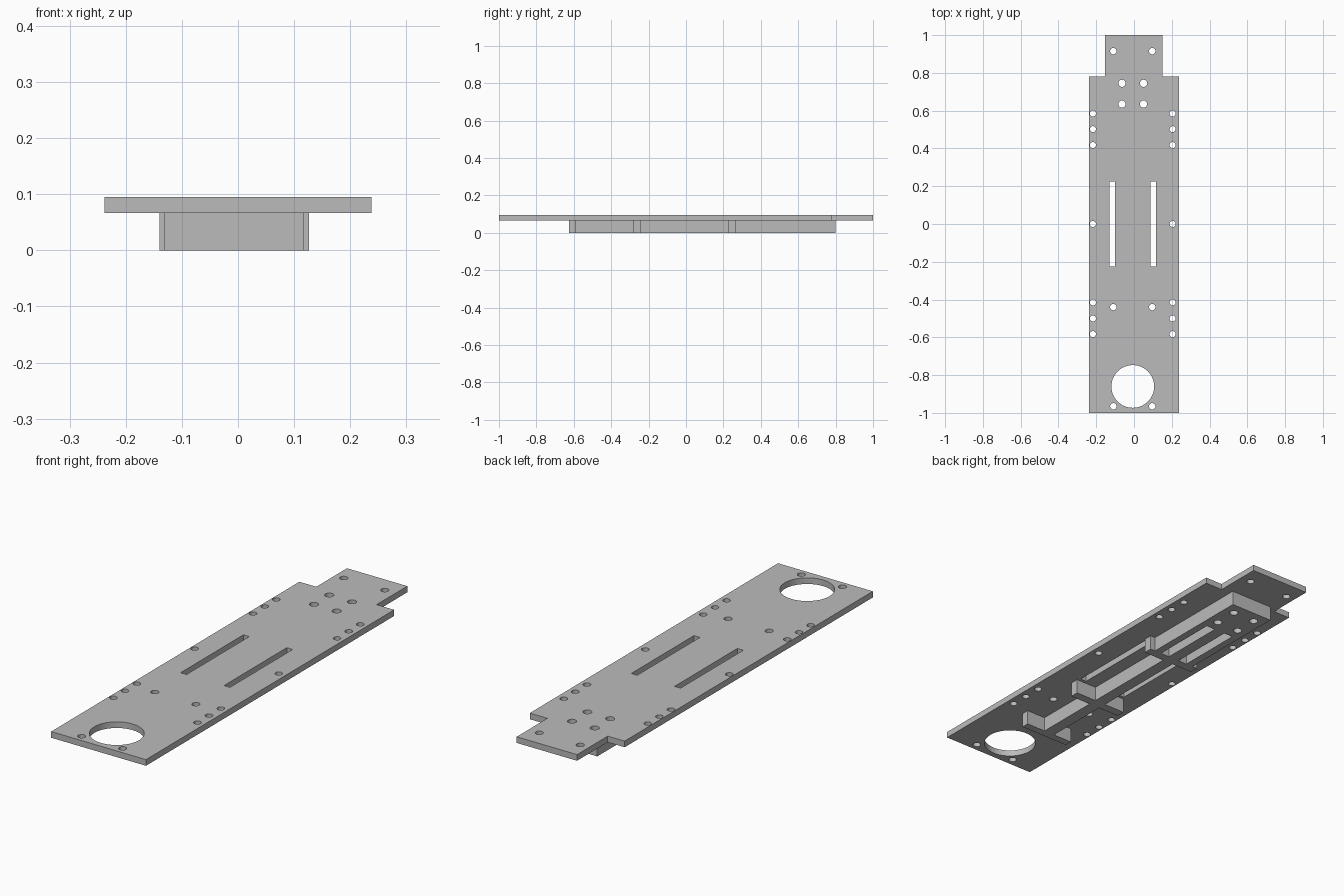
import bpy
import bmesh
from math import cos, sin, tau

if "Cube" in bpy.data.objects:
    bpy.data.objects.remove(bpy.data.objects["Cube"], do_unlink=True)

grey = bpy.data.materials.new("light grey")
grey.use_nodes = True
grey.diffuse_color = (0.5, 0.5, 0.5, 1)
grey.node_tree.nodes["Principled BSDF"].inputs["Base Color"].default_value = (0.5, 0.5, 0.5, 1)

CX = -0.0065          # centre line of the holes and ribs
PLATE_BOTTOM, PLATE_TOP = 0.067, 0.095


def circle(x, y, r, n=24):
    return [(x + r * cos(tau * i / n), y + r * sin(tau * i / n)) for i in range(n)]


def rect(x0, x1, y0, y1):
    return [(x0, y0), (x1, y0), (x1, y1), (x0, y1)]


def mirrored(half):
    """Closed outline from its right half, given front to back."""
    return [(CX + x, y) for x, y in half] + [(CX - x, y) for x, y in reversed(half)]


def slab(name, loops, z0, z1):
    """Extrude nested outlines; the inner ones become openings."""
    curve = bpy.data.curves.new(name + "_outline", 'CURVE')
    curve.dimensions = '2D'
    curve.fill_mode = 'BOTH'
    curve.extrude = (z1 - z0) / 2
    for loop in loops:
        spline = curve.splines.new('POLY')
        spline.points.add(len(loop) - 1)
        for point, (x, y) in zip(spline.points, loop):
            point.co = (x, y, 0, 1)
        spline.use_cyclic_u = True
    helper = bpy.data.objects.new(name + "_helper", curve)
    bpy.context.collection.objects.link(helper)
    bpy.context.view_layer.update()
    graph = bpy.context.evaluated_depsgraph_get()
    mesh = bpy.data.meshes.new_from_object(helper.evaluated_get(graph))
    bpy.data.objects.remove(helper, do_unlink=True)
    bpy.data.curves.remove(curve)

    bm = bmesh.new()
    bm.from_mesh(mesh)
    bmesh.ops.remove_doubles(bm, verts=bm.verts, dist=0.0001)
    bmesh.ops.translate(bm, verts=bm.verts, vec=(0, 0, (z0 + z1) / 2))
    bmesh.ops.recalc_face_normals(bm, faces=bm.faces)
    bm.to_mesh(mesh)
    bm.free()
    mesh.name = name
    mesh.materials.clear()
    mesh.materials.append(grey)
    obj = bpy.data.objects.new(name, mesh)
    bpy.context.collection.objects.link(obj)
    bpy.ops.object.select_all(action='DESELECT')
    obj.select_set(True)
    bpy.context.view_layer.objects.active = obj
    bpy.ops.object.shade_smooth_by_angle()
    return obj


# Bolt holes shared by the plate and the solid end of the frame
block_holes = [circle(CX + s * 0.057, y, 0.019) for s in (-1, 1) for y in (0.635, 0.745)]

# Top plate with its narrower rear tab
plate = [(-0.238, -1), (0.238, -1), (0.238, 0.78), (0.15, 0.78),
         (0.15, 1), (-0.153, 1), (-0.153, 0.78), (-0.238, 0.78)]
openings = [circle(CX, -0.86, 0.113, 64)]
for side in (-1, 1):
    for y in (-0.583, -0.5, -0.415, 0, 0.418, 0.502, 0.585):
        openings.append(circle(CX + side * 0.211, y, 0.016))
    for y in (-0.965, -0.44, 0.915):
        openings.append(circle(CX + side * 0.103, y, 0.017))
    x = CX + side * 0.109
    openings.append(rect(x - 0.015, x + 0.015, -0.225, 0.225))
slab("top_plate", [plate] + openings + block_holes, PLATE_BOTTOM, PLATE_TOP)

# Underside frame: central spine, three cross bars and a rear block
SPINE, FRONT_BAR, BAR, BLOCK = 0.0275, 0.1245, 0.133, 0.108
frame = mirrored([
    (FRONT_BAR, -0.625), (FRONT_BAR, -0.59), (SPINE, -0.59),
    (SPINE, -0.28), (BAR, -0.28), (BAR, -0.24), (SPINE, -0.24),
    (SPINE, 0.225), (BAR, 0.225), (BAR, 0.265), (BLOCK, 0.265),
    (BLOCK, 0.80)])
pockets = [rect(CX + a, CX + b, 0.265, 0.58)
           for a, b in ((SPINE, 0.073), (-0.073, -SPINE))]
slab("underside_frame", [frame] + pockets + block_holes, 0, PLATE_BOTTOM)
